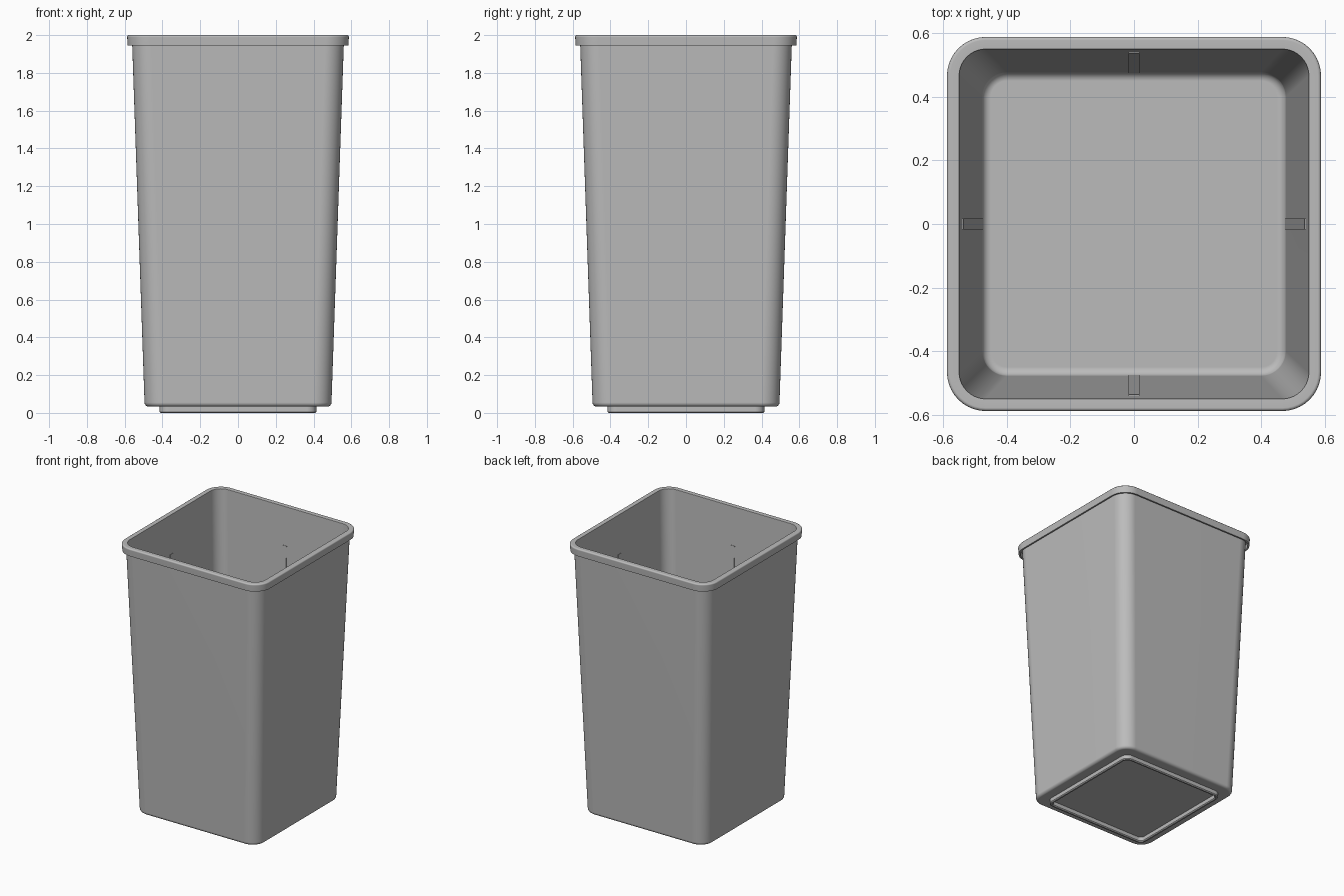
import bpy, bmesh, math
from mathutils import Matrix, Vector

cube = bpy.data.objects.get("Cube")
if cube:
    bpy.data.objects.remove(cube, do_unlink=True)

grey = bpy.data.materials.new("grey plastic")
grey.use_nodes = True
colour = (0.5, 0.5, 0.5, 1)
grey.diffuse_color = colour
grey.node_tree.nodes["Principled BSDF"].inputs["Base Color"].default_value = colour

SEG = 10  # segments in each rounded corner


def rounded_square(half, radius, z):
    """Points of a square with rounded corners, counter-clockwise."""
    pts = []
    for corner in range(4):
        turn = Matrix.Rotation(corner * math.pi / 2, 3, 'Z')
        for i in range(SEG + 1):
            a = i / SEG * math.pi / 2
            c = half - radius
            pts.append(turn @ Vector((c + radius * math.cos(a), c + radius * math.sin(a), z)))
    return pts


def finish(bm, name):
    bmesh.ops.recalc_face_normals(bm, faces=bm.faces)
    mesh = bpy.data.meshes.new(name)
    bm.to_mesh(mesh)
    bm.free()
    mesh.materials.append(grey)
    obj = bpy.data.objects.new(name, mesh)
    bpy.context.collection.objects.link(obj)
    bpy.ops.object.select_all(action='DESELECT')
    obj.select_set(True)
    bpy.context.view_layer.objects.active = obj
    bpy.ops.object.shade_smooth_by_angle(angle=math.radians(35))
    weighted = obj.modifiers.new("clean shading", 'WEIGHTED_NORMAL')
    weighted.keep_sharp = True
    return obj


def loft(name, profile, closed=False):
    """Skin rounded squares given as (half width, corner radius, height)."""
    bm = bmesh.new()
    rings = [[bm.verts.new(p) for p in rounded_square(*row)] for row in profile]
    pairs = list(zip(rings, rings[1:]))
    if closed:
        pairs.append((rings[-1], rings[0]))
    else:
        bm.faces.new(rings[0])
        bm.faces.new(rings[-1])
    n = len(rings[0])
    for lower, upper in pairs:
        for i in range(n):
            j = (i + 1) % n
            bm.faces.new((lower[i], lower[j], upper[j], upper[i]))
    return finish(bm, name)


def fillet(half, radius, z, size, start, end, steps=4):
    """Quarter round in the profile, around centre (half, z)."""
    out = []
    for i in range(steps + 1):
        a = math.radians(start + (end - start) * i / steps)
        out.append((half + size * math.cos(a), radius + size * math.cos(a), z + size * math.sin(a)))
    return out


# Tapered bin: underside, outer wall, hanging rim, inner wall, floor
outer = fillet(0.473, 0.075, 0.055, 0.022, -90, 0)
rim = [(0.56, 0.10, 1.945), (0.561, 0.10, 1.98), (0.573, 0.11, 1.98), (0.573, 0.11, 1.945), (0.584, 0.12, 1.945)]
rim += fillet(0.577, 0.112, 1.99, 0.01, 0, 90)
inside = fillet(0.552, 0.087, 1.996, 0.004, 90, 180, 2)
floor = fillet(0.449, 0.05, 0.084, 0.028, 0, -90)
loft("bin_body", outer + rim + inside + floor)

# Raised ring under the floor
loft("foot_ring", [(0.415, 0.05, 0.036), (0.415, 0.05, 0.006), (0.409, 0.044, 0),
                   (0.399, 0.034, 0), (0.393, 0.03, 0.006), (0.393, 0.03, 0.036)], closed=True)

# Slim guide rib down the middle of each inner wall
for k, side in enumerate(("left", "back", "right", "front")):
    bm = bmesh.new()
    turn = Matrix.Rotation(k * math.pi / 2, 3, 'Z')
    section = [(0.547, 1.72), (0.535, 1.72), (0.474, 0.08), (0.486, 0.08)]
    ends = [[bm.verts.new(turn @ Vector((x, y, z))) for x, z in section] for y in (-0.018, 0.018)]
    for end in ends:
        bm.faces.new(end)
    for i in range(4):
        j = (i + 1) % 4
        bm.faces.new((ends[0][i], ends[0][j], ends[1][j], ends[1][i]))
    finish(bm, side + "_inner_rib")
